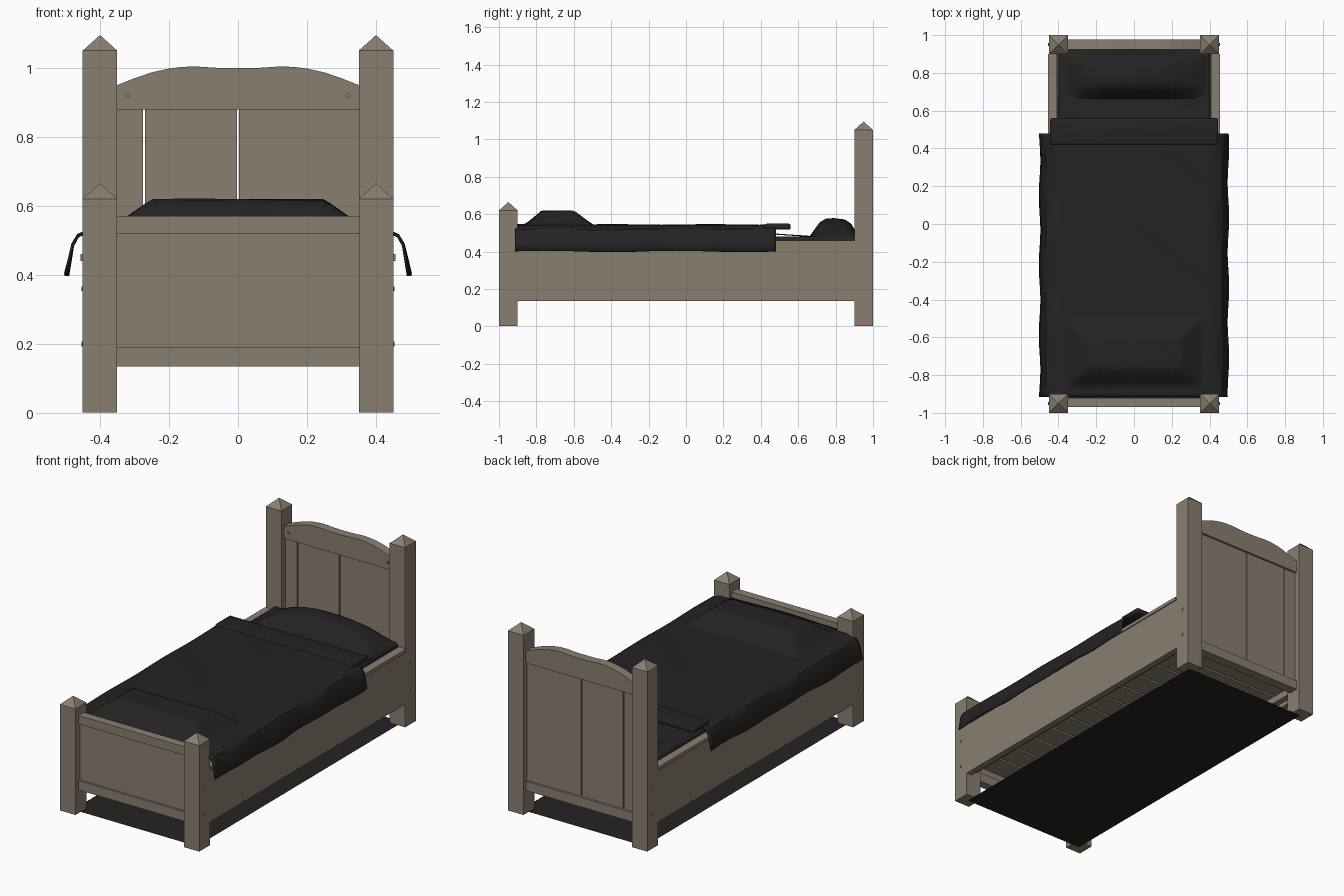
import bpy, bmesh, math
from mathutils import Vector

cube = bpy.data.objects.get("Cube")
if cube:
    bpy.data.objects.remove(cube, do_unlink=True)


def material(name, rgb):
    m = bpy.data.materials.new(name)
    m.use_nodes = True
    m.diffuse_color = (*rgb, 1)
    m.node_tree.nodes["Principled BSDF"].inputs["Base Color"].default_value = (*rgb, 1)
    return m


wood = material("weathered wood", (0.255, 0.212, 0.163))
cloth = material("charcoal cloth", (0.017, 0.017, 0.017))


def finish(name, bm, mat, smooth=False):
    bmesh.ops.recalc_face_normals(bm, faces=bm.faces)
    mesh = bpy.data.meshes.new(name)
    bm.to_mesh(mesh)
    bm.free()
    mesh.materials.append(mat)
    ob = bpy.data.objects.new(name, mesh)
    bpy.context.collection.objects.link(ob)
    if smooth:
        bpy.ops.object.select_all(action="DESELECT")
        ob.select_set(True)
        bpy.context.view_layer.objects.active = ob
        bpy.ops.object.shade_smooth_by_angle(angle=math.radians(35))
    return ob


def box(name, x, y, z, mat=wood, bevel=0):
    bm = bmesh.new()
    bmesh.ops.create_cube(bm, size=1)
    for v in bm.verts:
        v.co = Vector([r[0] + (c + 0.5) * (r[1] - r[0]) for r, c in zip((x, y, z), v.co)])
    if bevel:
        bmesh.ops.bevel(bm, geom=bm.edges[:], offset=bevel, segments=3, affect="EDGES", profile=0.5)
    return finish(name, bm, mat, bool(bevel))


def post(name, x, y, height):
    """Square post with a pyramid cap."""
    bm = bmesh.new()
    bmesh.ops.create_cube(bm, size=0.1)
    for v in bm.verts:
        v.co = (v.co.x + x, v.co.y + y, height if v.co.z > 0 else 0.001)
    top = max(bm.faces, key=lambda f: f.calc_center_median().z)
    tip = bmesh.ops.poke(bm, faces=[top])["verts"][0]
    tip.co.z += 0.045
    return finish(name, bm, wood)


def peg(name, centre, axis):
    bm = bmesh.new()
    bmesh.ops.create_cone(bm, cap_ends=True, segments=8, radius1=0.007, radius2=0.007, depth=0.008)
    turn = Vector((0, 0, 1)).rotation_difference(Vector(axis)).to_matrix()
    for v in bm.verts:
        v.co = turn @ v.co + Vector(centre)
    return finish(name, bm, wood)


def lerp(points, t):
    """Height of a polyline at t."""
    for (a, za), (b, zb) in zip(points, points[1:]):
        if t <= b:
            return za + (zb - za) * max(0, t - a) / (b - a)
    return points[-1][1]


def sheet(name, nx, ny, place):
    """Grid of cloth shaped by place(u, v), with u and v in -1..1."""
    bm = bmesh.new()
    bmesh.ops.create_grid(bm, x_segments=nx, y_segments=ny, size=1)
    for v in bm.verts:
        v.co = place(v.co.x, v.co.y)
    return finish(name, bm, cloth, True)


# Posts, side rails and ledges, mirrored left and right
for side, word in ((1, "left"), (-1, "right")):
    def span(a, b):
        return sorted((a * side, b * side))
    post(word + "_foot_post", 0.4 * side, -0.95, 0.62)
    post(word + "_head_post", 0.4 * side, 0.95, 1.05)
    box(word + "_side_rail", span(0.415, 0.45), (-0.9, 0.9), (0.135, 0.44))
    box(word + "_rail_cap", span(0.408, 0.456), (-0.9, 0.9), (0.44, 0.46))
    box(word + "_slat_ledge", span(0.38, 0.415), (-0.9, 0.9), (0.16, 0.2))
    for y in (-0.95, 0.95):
        for z in (0.2, 0.36):
            peg(word + "_post_peg", (0.45 * side, y, z), (1, 0, 0))
    peg(word + "_headboard_peg", (0.32 * side, 0.923, 0.92), (0, 1, 0))

# Footboard
box("footboard_top_rail", (-0.35, 0.35), (-0.97, -0.92), (0.52, 0.57))
box("footboard_panel", (-0.35, 0.35), (-0.958, -0.932), (0.185, 0.525))
box("footboard_bottom_rail", (-0.35, 0.35), (-0.97, -0.92), (0.135, 0.19))

# Headboard planks and lower rail
for a, b in ((-0.35, -0.275), (-0.269, -0.003), (0.003, 0.35)):
    box("headboard_plank", (a, b), (0.937, 0.965), (0.185, 0.885))
box("headboard_bottom_rail", (-0.35, 0.35), (0.923, 0.978), (0.135, 0.19))

# Arched headboard crest
arch = [(0, 0.999), (0.06, 1.0), (0.12, 1.004), (0.16, 1.003), (0.2, 0.998),
        (0.25, 0.987), (0.3, 0.97), (0.35, 0.95)]
outline = [(-0.35, 0.88), (0.35, 0.88)] + arch[::-1] + [(-x, z) for x, z in arch[1:]]
bm = bmesh.new()
face = bm.faces.new([bm.verts.new((x, 0.925, z)) for x, z in outline])
grown = bmesh.ops.extrude_face_region(bm, geom=[face])["geom"]
for v in grown:
    if isinstance(v, bmesh.types.BMVert):
        v.co.y = 0.978
finish("headboard_crest", bm, wood)

# Slats and mattress
for i in range(12):
    y = -0.825 + i * 0.15
    box("slat", (-0.412, 0.412), (y - 0.068, y + 0.068), (0.2, 0.22))
box("mattress", (-0.404, 0.404), (-0.915, 0.92), (0.222, 0.482), cloth, 0.02)

# Dark base sheet on the ground
bm = bmesh.new()
bmesh.ops.create_grid(bm, x_segments=1, y_segments=1, size=1)
for v in bm.verts:
    v.co = (v.co.x * 0.4, v.co.y * 0.95, 0)
finish("ground_sheet", bm, cloth)

# Draped blanket with a raised mound near the foot
drape_x = [(0, 0), (0.8, 0.41), (0.86, 0.455), (0.9, 0.478), (1, 0.5)]
drape_z = [(0, 0.545), (0.8, 0.54), (0.86, 0.522), (0.9, 0.51), (1, 0.402)]


def clamp(t):
    return max(0, min(1, t))


def blanket(u, v):
    a = abs(u)
    y = -0.915 + (v + 1) / 2 * 1.395
    hang = clamp((a - 0.9) * 10)
    x = lerp(drape_x, a) + hang * 0.004 * math.sin(y * 17 + u)
    mound = min(clamp((0.36 - x) / 0.11), clamp((y + 0.86) / 0.09), clamp((-0.5 - y) / 0.1))
    z = lerp(drape_z, a) + 0.076 * mound + hang * 0.004 * math.sin(y * 9 + 2 * u)
    z += (1 - hang) * 0.002 * math.sin(y * 12 + u * 5)
    return (math.copysign(x, u), y, z)


cover = sheet("blanket", 50, 60, blanket)
thick = cover.modifiers.new("thickness", "SOLIDIFY")
thick.thickness = 0.007

# Turned-back fold at the head end of the blanket
box("blanket_fold", (-0.445, 0.445), (0.42, 0.56), (0.518, 0.549), cloth, 0.01)
sheet("under_sheet", 16, 10, lambda u, v: (
    u * 0.4, 0.56 + v * 0.12, 0.488 - v * 0.008 + 0.003 * math.sin(u * 7)))

# Pillow: soft top, flat underside
pillow_side = [(-1, 0), (-0.55, 0.8), (-0.3, 0.97), (0, 1), (0.45, 0.93), (0.7, 0.7), (1, 0)]


def pillow(u, v):
    height = lerp(pillow_side, v) * (1 - abs(u) ** 2.6)
    pinch = 1 - 0.03 * (1 - v * v)
    return (0.012 + u * 0.39 * pinch, 0.79 + v * 0.135, 0.474 + 0.105 * height)


sheet("pillow", 28, 20, pillow)
